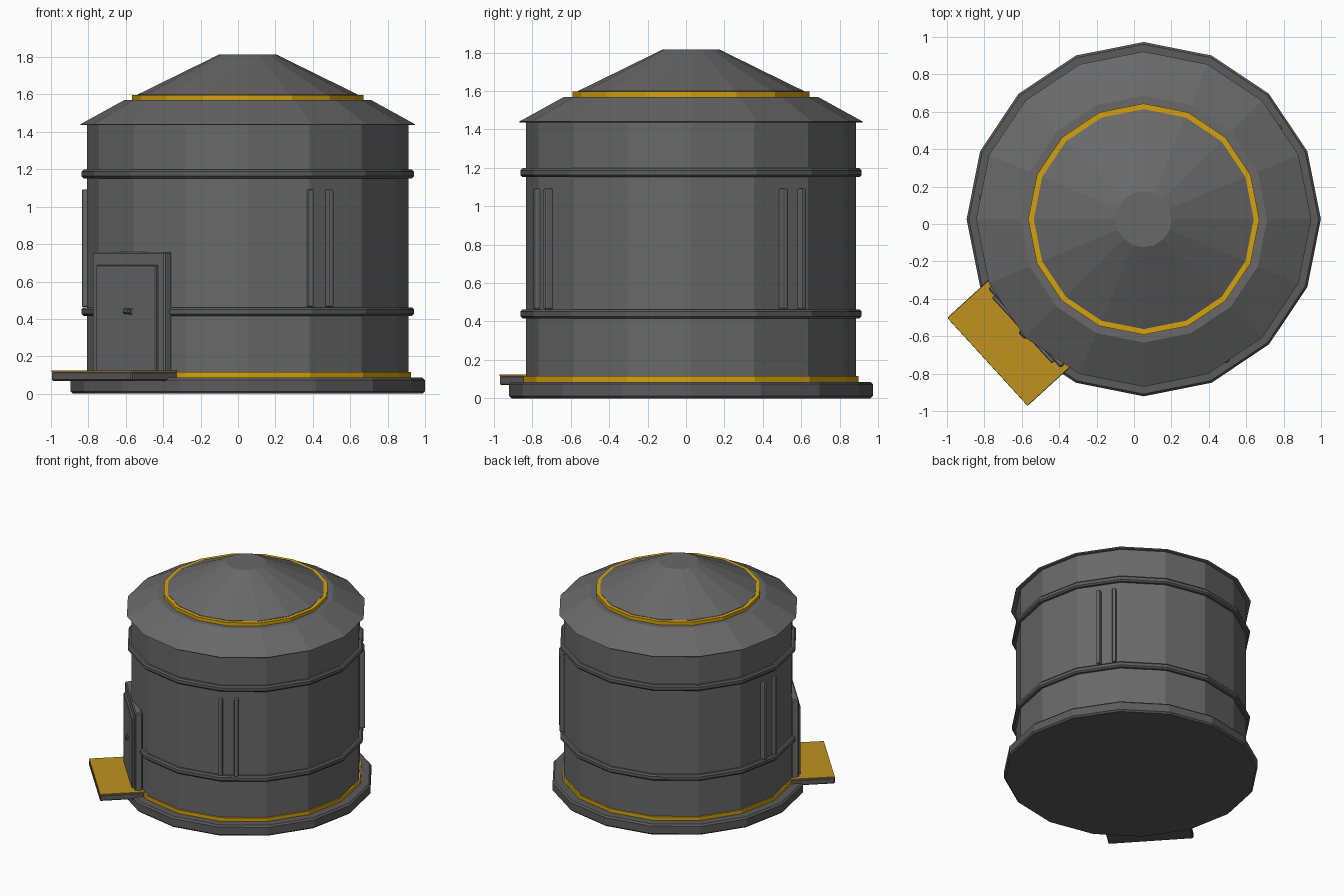
import bpy, bmesh, math
from mathutils import Matrix, Vector

if "Cube" in bpy.data.objects:
    bpy.data.objects.remove(bpy.data.objects["Cube"])

CX, CY, SIDES = 0.052, 0.026, 16


def material(name, rgb):
    m = bpy.data.materials.new(name)
    m.diffuse_color = (*rgb, 1)
    m.use_nodes = True
    m.node_tree.nodes["Principled BSDF"].inputs["Base Color"].default_value = m.diffuse_color
    return m


GREY = material("mid grey", (0.14, 0.14, 0.143))
DARK = material("dark grey", (0.105, 0.105, 0.108))
YELLOW = material("bright yellow", (0.66, 0.36, 0.004))
OCHRE = material("ochre yellow", (0.52, 0.29, 0.014))


def finish(bm, name, mat):
    bmesh.ops.recalc_face_normals(bm, faces=bm.faces)
    me = bpy.data.meshes.new(name)
    bm.to_mesh(me)
    bm.free()
    me.materials.append(mat)
    ob = bpy.data.objects.new(name, me)
    bpy.context.collection.objects.link(ob)
    return ob


def lathe(name, profile, mat, ring=False):
    """Turn (radius, z) points round the tank axis; rings close on themselves, others get caps."""
    bm = bmesh.new()
    loops = []
    for r, z in profile:
        loops.append([bm.verts.new((CX + r * math.cos(2 * math.pi * i / SIDES),
                                    CY + r * math.sin(2 * math.pi * i / SIDES), z))
                      for i in range(SIDES)])
    pairs = list(zip(loops, loops[1:]))
    if ring:
        pairs.append((loops[-1], loops[0]))
    for a, b in pairs:
        for i in range(SIDES):
            j = (i + 1) % SIDES
            bm.faces.new((a[i], a[j], b[j], b[i]))
    if not ring:
        bm.faces.new(loops[0])
        bm.faces.new(loops[-1])
    return finish(bm, name, mat)


def radial_box(name, angle, r0, r1, width, z0, z1, mat, bevel=0.0, segments=1, shift=0.0):
    """Box facing outwards at an angle (degrees), from radius r0 to r1."""
    bm = bmesh.new()
    bmesh.ops.create_cube(bm, size=1)
    size = Matrix.Diagonal((r1 - r0, width, z1 - z0, 1))
    place = Matrix.Translation(Vector(((r0 + r1) / 2, shift, (z0 + z1) / 2)))
    bmesh.ops.transform(bm, matrix=place @ size, verts=bm.verts)
    if bevel:
        bmesh.ops.bevel(bm, geom=bm.edges[:], offset=bevel, segments=segments,
                        profile=0.5, affect='EDGES')
    spin = Matrix.Translation((CX, CY, 0)) @ Matrix.Rotation(math.radians(angle), 4, 'Z')
    bmesh.ops.transform(bm, matrix=spin, verts=bm.verts)
    return finish(bm, name, mat)


# Base plinth and tank body
lathe("base", [(0.935, 0), (0.947, 0.012), (0.947, 0.073), (0.935, 0.086)], DARK)
lathe("tank_body", [(0.86, 0.08), (0.86, 1.437)], GREY)
lathe("base_trim", [(0.85, 0.086), (0.872, 0.086), (0.872, 0.115), (0.85, 0.115)], YELLOW, True)

# Hoops round the tank
for name, z in (("lower_hoop", 0.439), ("upper_hoop", 1.175)):
    lathe(name, [(0.84, z - 0.023), (0.878, z - 0.023), (0.889, z - 0.012),
                 (0.889, z + 0.012), (0.878, z + 0.023), (0.84, z + 0.023)], DARK, True)

# Roof: eave, ledge, yellow trim and upper cone
lathe("roof_eave", [(0.89, 1.436), (0.896, 1.44), (0.66, 1.57)], GREY)
lathe("roof_trim", [(0.57, 1.568), (0.618, 1.568), (0.618, 1.597), (0.57, 1.597)], YELLOW, True)
lathe("roof_cone", [(0.588, 1.568), (0.588, 1.6), (0.15, 1.815)], GREY)

# Three pairs of vertical ribs
for i, mid in enumerate((-63.5, 37.9, 176.2)):
    for j, off in enumerate((-3.9, 3.9)):
        radial_box(f"rib_{i}_{j}", mid + off, 0.835, 0.887, 0.03, 0.463, 1.093, GREY, 0.009, 2)

# Doorway with raised door and handle
DOOR = 222.4
radial_box("door_frame", DOOR, 0.81, 0.866, 0.575, 0.10, 0.757, GREY, 0.008)
radial_box("door_panel", DOOR, 0.85, 0.883, 0.475, 0.11, 0.687, GREY, 0.004)
radial_box("door_handle", DOOR, 0.88, 0.905, 0.05, 0.425, 0.455, DARK, 0.008, shift=0.02)

# Doorstep with yellow tread plate
radial_box("doorstep", DOOR, 0.80, 1.132, 0.638, 0.068, 0.118, DARK, 0.007)
radial_box("step_tread", DOOR, 0.80, 1.131, 0.634, 0.117, 0.124, OCHRE)
